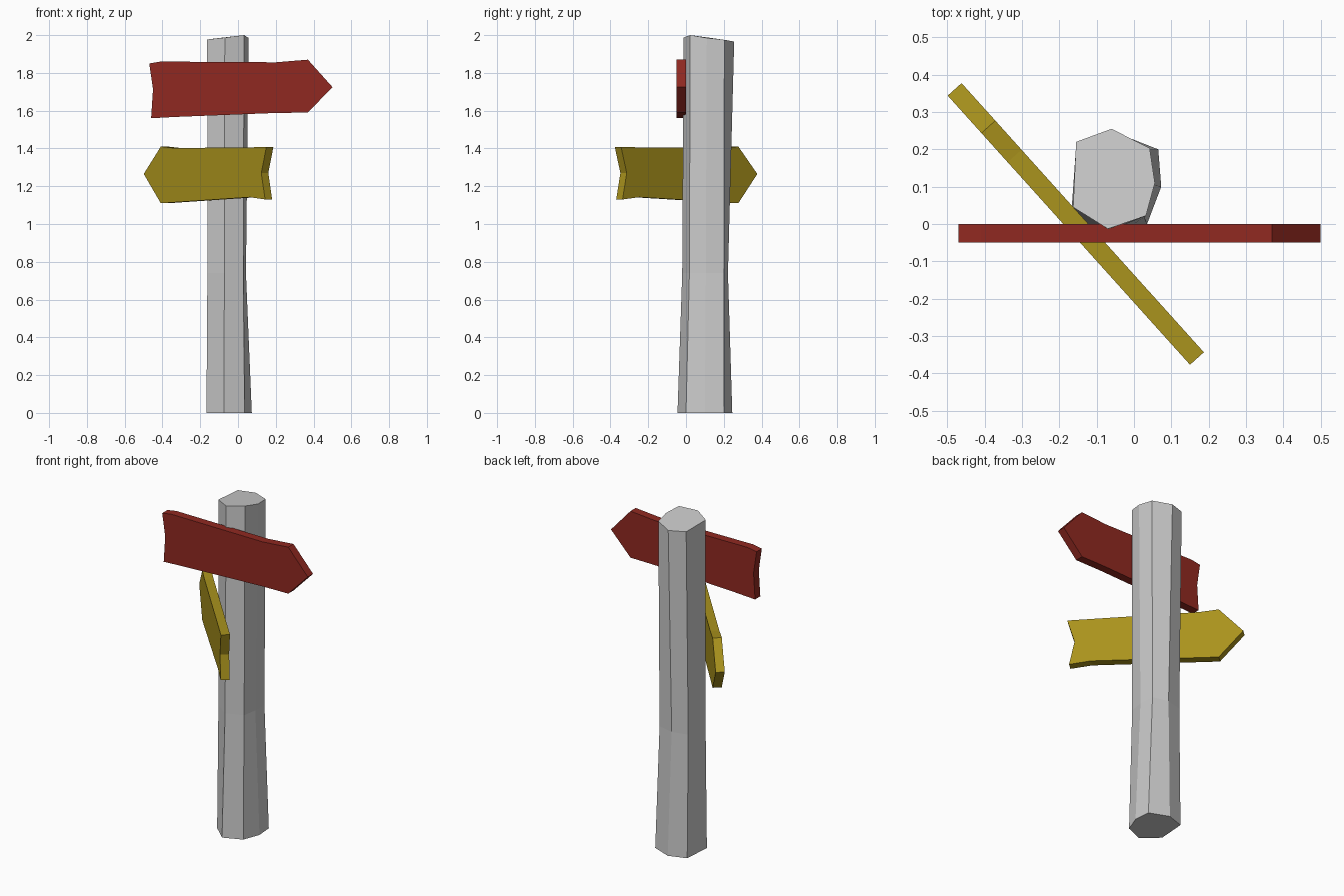
import bpy, bmesh, math
from mathutils import Matrix

if "Cube" in bpy.data.objects:
    bpy.data.objects.remove(bpy.data.objects["Cube"])


def make_object(name, bm, color=None):
    bmesh.ops.recalc_face_normals(bm, faces=bm.faces)
    mesh = bpy.data.meshes.new(name)
    bm.to_mesh(mesh)
    bm.free()
    obj = bpy.data.objects.new(name, mesh)
    bpy.context.collection.objects.link(obj)
    if color:
        mat = bpy.data.materials.new(name + "_paint")
        mat.diffuse_color = (*color, 1)
        mat.use_nodes = True
        mat.node_tree.nodes["Principled BSDF"].inputs["Base Color"].default_value = mat.diffuse_color
        mesh.materials.append(mat)
    return obj


def loft(name, rings):
    """Skin a stack of matching rings and cap both ends."""
    bm = bmesh.new()
    rows = [[bm.verts.new(p) for p in ring] for ring in rings]
    n = len(rows[0])
    for a, b in zip(rows, rows[1:]):
        for i in range(n):
            j = (i + 1) % n
            bm.faces.new((a[i], a[j], b[j], b[i]))
    bm.faces.new(rows[0][::-1])
    bm.faces.new(rows[-1])
    return make_object(name, bm)


def board(name, outline, color, thickness=0.05):
    """Flat arrow board: outline in local x/z, thickness along local +y."""
    bm = bmesh.new()
    face = bm.faces.new([bm.verts.new((x, 0, z)) for x, z in outline])
    ext = bmesh.ops.extrude_face_region(bm, geom=[face])
    moved = [v for v in ext["geom"] if isinstance(v, bmesh.types.BMVert)]
    bmesh.ops.translate(bm, verts=moved, vec=(0, thickness, 0))
    return make_object(name, bm, color)


# Seven-sided rough-hewn post: flared foot, narrow waist, uneven top
foot = [(-0.075, -0.045), (0.035, 0.0), (0.073, 0.1), (0.065, 0.2),
        (-0.05, 0.245), (-0.155, 0.21), (-0.167, 0.04)]
waist = [(-0.072, -0.02), (0.028, 0.018), (0.042, 0.105), (0.036, 0.2),
         (-0.06, 0.222), (-0.155, 0.2), (-0.162, 0.045)]
top = [(-0.07, -0.013), (0.032, 0.022), (0.056, 0.11), (0.042, 0.203),
       (-0.06, 0.255), (-0.155, 0.22), (-0.163, 0.045)]
top_z = [1.987, 2.0, 1.985, 1.975, 1.966, 1.97, 1.977]
loft("post", [
    [(x, y, 0.0) for x, y in foot],
    [(x, y, 0.74) for x, y in waist],
    [(x, y, z) for (x, y), z in zip(top, top_z)],
])

# Upper red board pointing right
red = board("upper_arrow_board", [
    (-0.47, 1.85), (-0.46, 1.56), (-0.33, 1.567), (0.2, 1.588), (0.37, 1.59),
    (0.5, 1.725), (0.37, 1.87), (0.2, 1.856), (-0.41, 1.86), ][:9]
    + [], (0.28, 0.022, 0.015))
# Notch in the tail of the red board
bm = bmesh.new()
bm.from_mesh(red.data)
tail = [e for e in bm.edges if all(v.co.x < -0.455 for v in e.verts)
        and abs(e.verts[0].co.z - e.verts[1].co.z) > 0.2]
cut = bmesh.ops.subdivide_edges(bm, edges=tail, cuts=1)
for v in cut["geom_inner"]:
    if isinstance(v, bmesh.types.BMVert):
        v.co.x, v.co.z = -0.45, 1.715
bm.to_mesh(red.data)
bm.free()
red.location.y = -0.05

# Lower yellow board pointing back left, running from tail (x=0) to tip
yellow = board("lower_arrow_board", [
    (0.0, 1.407), (-0.04, 1.27), (-0.01, 1.13), (-0.13, 1.142),
    (-0.835, 1.11), (-0.97, 1.265), (-0.835, 1.41), (-0.73, 1.402),
], (0.40, 0.29, 0.012))
yellow.matrix_world = (Matrix.Translation((0.15, -0.377, 0))
                       @ Matrix.Rotation(-math.atan2(0.722, 0.65), 4, "Z"))
